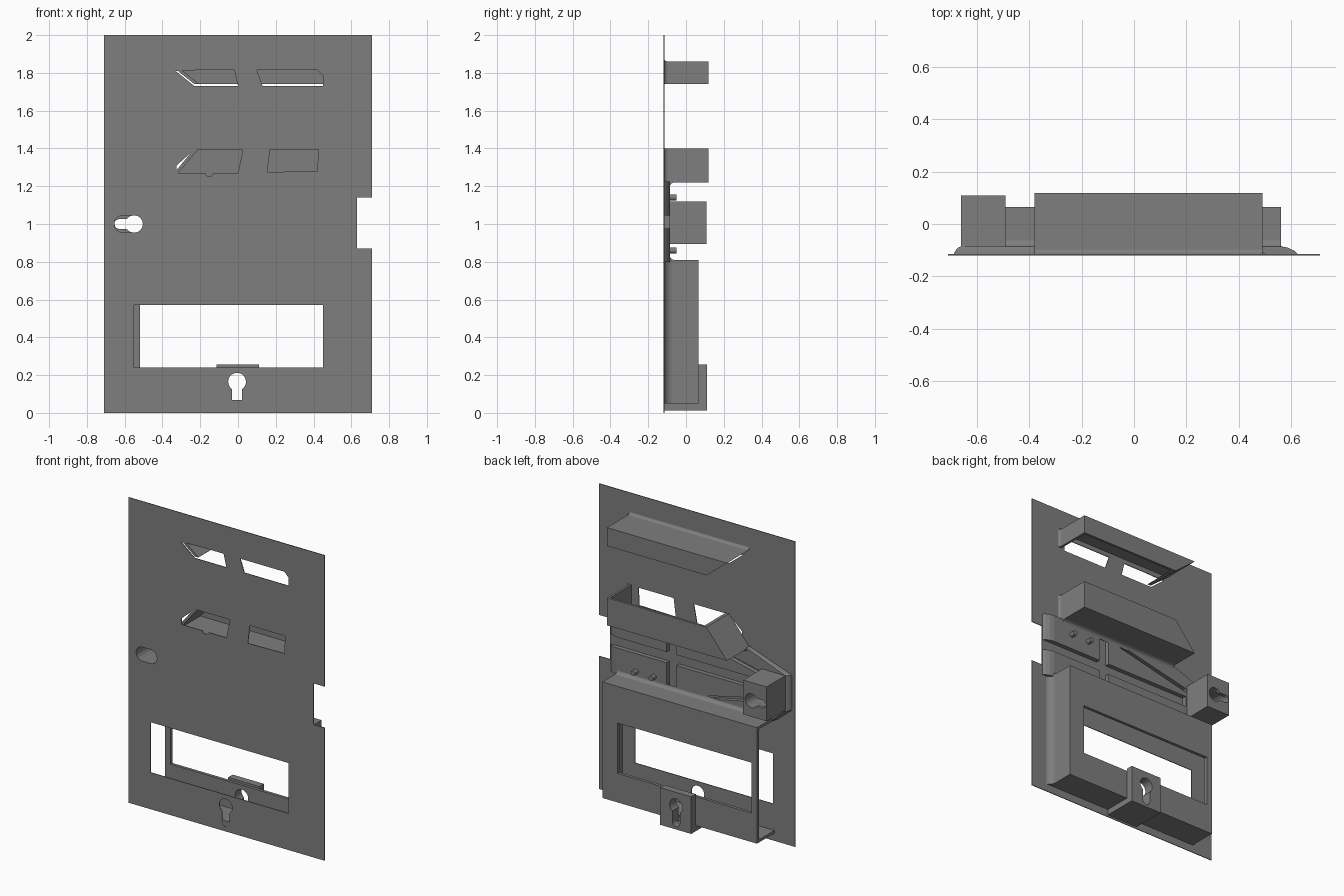
import bpy, bmesh, math

if "Cube" in bpy.data.objects:
    bpy.data.objects.remove(bpy.data.objects["Cube"])

grey = bpy.data.materials.new("mid_grey")
grey.diffuse_color = (0.21, 0.21, 0.21, 1)
grey.use_nodes = True
grey.node_tree.nodes["Principled BSDF"].inputs["Base Color"].default_value = grey.diffuse_color
FRONT = -0.12          # outer face of the plate
BASE = FRONT + 0.002   # where the rear parts start


def loft(name, rings):
    """Solid through a list of matching 3D rings."""
    bm = bmesh.new()
    vs = [[bm.verts.new(p) for p in r] for r in rings]
    n = len(vs[0])
    bm.faces.new(vs[0])
    bm.faces.new(vs[-1])
    for a, b in zip(vs, vs[1:]):
        for i in range(n):
            j = (i + 1) % n
            bm.faces.new((a[i], a[j], b[j], b[i]))
    bmesh.ops.recalc_face_normals(bm, faces=bm.faces)
    me = bpy.data.meshes.new(name)
    bm.to_mesh(me)
    bm.free()
    me.materials.append(grey)
    ob = bpy.data.objects.new(name, me)
    bpy.context.collection.objects.link(ob)
    return ob


def prism(name, xz, y0, y1):
    return loft(name, [[(x, y, z) for x, z in xz] for y in (y0, y1)])


def rect(x0, x1, z0, z1):
    return [(x0, z0), (x1, z0), (x1, z1), (x0, z1)]


def cut(ob, xz, y0, y1):
    tool = prism("cutter", xz, y0, y1)
    tool.hide_render = True
    m = ob.modifiers.new("cut", 'BOOLEAN')
    m.operation, m.solver, m.object = 'DIFFERENCE', 'EXACT', tool
    bpy.context.view_layer.objects.active = ob
    bpy.ops.object.modifier_apply(modifier=m.name)
    bpy.data.objects.remove(tool)


def keyhole(cx, cz, r, w, length, turn):
    """Round hole with a slot of half width w; turn is the slot direction."""
    a = math.asin(w / r)
    pts = [(r * math.cos(a + (2 * math.pi - 2 * a) * i / 20),
            r * math.sin(a + (2 * math.pi - 2 * a) * i / 20)) for i in range(21)]
    pts += [(length - w + w * math.sin(t), -w * math.cos(t))
            for t in [math.pi * i / 8 for i in range(9)]]
    c, s = math.cos(turn), math.sin(turn)
    return [(cx + c * x - s * z, cz + s * x + c * z) for x, z in pts]


def fillet(name, a, b, out, r, y0=FRONT + 0.004):
    """Concave strip from a to b (x, z), spreading along out and rising in y."""
    prof = [(0, 0), (r, 0)] + [(r - r * math.sin(t), r - r * math.cos(t))
                               for t in [math.pi / 2 * i / 6 for i in range(1, 7)]]
    ob = loft(name, [[(x + out[0] * u, y0 + v, z + out[1] * u) for u, v in prof]
                     for x, z in (a, b)])
    for p in ob.data.polygons:
        p.use_smooth = len(p.vertices) == 4 and abs(p.normal.y) not in (0, 1)
    bpy.ops.object.select_all(action='DESELECT')
    ob.select_set(True)
    bpy.context.view_layer.objects.active = ob
    bpy.ops.object.shade_smooth_by_angle(angle=math.radians(30))
    return ob


low_key = keyhole(-0.005, 0.165, 0.047, 0.027, 0.135, -math.pi / 2)
side_key = keyhole(-0.55, 1.0, 0.046, 0.026, 0.105, math.pi)
side_pocket = keyhole(-0.55, 1.0, 0.046, 0.0455, 0.105, math.pi)

# Face plate with a notch, windows and keyholes
plate = prism("face_plate", [(-0.71, 0), (0.71, 0), (0.71, 0.87), (0.63, 0.87),
                             (0.63, 1.14), (0.71, 1.14), (0.71, 2), (-0.71, 2)],
              FRONT, FRONT + 0.005)
windows = [
    [(-0.33, 1.81), (-0.20, 1.815), (-0.02, 1.815), (0, 1.73), (-0.23, 1.73)],
    [(0.10, 1.815), (0.42, 1.815), (0.45, 1.785), (0.45, 1.73), (0.13, 1.73)],
    [(-0.23, 1.395), (0.025, 1.395), (0, 1.27), (-0.13, 1.27), (-0.14, 1.255),
     (-0.165, 1.255), (-0.175, 1.27), (-0.325, 1.27), (-0.325, 1.31)],
    [(0.17, 1.395), (0.425, 1.395), (0.42, 1.28), (0.155, 1.275)],
    rect(-0.55, 0.45, 0.24, 0.57), low_key, side_pocket]
for w in windows:
    cut(plate, w, -0.2, -0.1)

# Upper hood, open below, and lower hood, open above
upper = prism("upper_hood", [(0.49, 1.74), (0.49, 1.86), (-0.38, 1.86), (-0.23, 1.74)],
              BASE, 0.118)
cut(upper, [(0.475, 1.70), (0.475, 1.845), (-0.335, 1.845), (-0.155, 1.70)], -0.2, 0.103)
lower = prism("lower_hood", [(0.49, 1.40), (0.49, 1.22), (-0.38, 1.22), (-0.23, 1.40)],
              BASE, 0.118)
cut(lower, [(0.475, 1.45), (0.475, 1.235), (-0.345, 1.235), (-0.166, 1.45)], -0.2, 0.103)

# Raised middle panel with rounded edges and shallow trenches
outline = [(0.56, 0.80), (0.56, 1.225), (-0.38, 1.225), (-0.66, 1.12),
           (-0.66, 0.89), (-0.56, 0.80)]
rings = [[(-0.3 + (x + 0.3) * k, y, z) for x, z in outline]
         for k, y in ((1.08, BASE), (1.06, -0.102), (1.03, -0.09), (1, -0.085))]
panel = loft("middle_panel", rings)
trenches = [rect(-0.48, 0.8, 0.975, 1.045), rect(0.13, 0.20, 0.815, 1.215)]
for s in (1, -1):
    trenches.append([(0.09, 1 + s * 0.205), (0.0, 1 + s * 0.205),
                     (-0.48, 1 + s * 0.10), (-0.48, 1 + s * 0.075)])
for t in trenches:
    cut(panel, t, -0.114, 0)
cut(panel, side_pocket, -0.2, 0)

# Locating pegs
for s in (1, -1):
    for i, x in enumerate((0.42, 0.29)):
        prism("peg", [(x + 0.016 * math.cos(math.pi * k / 8),
                       1 + s * 0.14 + 0.016 * math.sin(math.pi * k / 8))
                      for k in range(16)], BASE, -0.05)

# Side mount block with a keyhole
mount = prism("side_mount", rect(-0.66, -0.49, 0.895, 1.12), -0.116, 0.108)
cut(mount, side_pocket, -0.2, 0.085)
cut(mount, side_key, 0, 0.2)

# Lower tray, open on one side, with a window in its rear wall
tray = prism("lower_tray", rect(-0.56, 0.56, 0.05, 0.81), BASE, 0.065)
cut(tray, rect(-0.7, 0.54, 0.068, 0.792), -0.2, 0.045)
cut(tray, rect(-0.52, 0.45, 0.24, 0.57), 0, 0.2)
cut(tray, low_key, 0, 0.2)

# Lower mount with a keyhole, and the foot that joins it to the plate
block = prism("lower_mount", rect(-0.115, 0.11, 0.012, 0.255), 0.063, 0.11)
cut(block, low_key, 0, 0.2)
foot = prism("lower_mount_foot", rect(-0.115, 0.11, 0.012, 0.052), BASE, 0.064)
cut(foot, rect(-0.09, 0.085, 0.026, 0.045), -0.116, 0.2)

# Concave blends where the parts meet the plate and panel
fillet("upper_hood_blend", (-0.38, 1.86), (0.49, 1.86), (0, 1), 0.02)
fillet("upper_hood_end_blend", (0.49, 1.74), (0.49, 1.86), (1, 0), 0.02)
fillet("lower_hood_end_blend", (0.49, 1.22), (0.49, 1.40), (1, 0), 0.02)
fillet("lower_hood_blend", (-0.38, 1.22), (0.49, 1.22), (0, -1), 0.025, -0.086)
fillet("tray_top_blend", (-0.56, 0.81), (0.56, 0.81), (0, 1), 0.025, -0.086)
fillet("tray_side_blend", (0.56, 0.05), (0.56, 0.81), (1, 0), 0.045)
